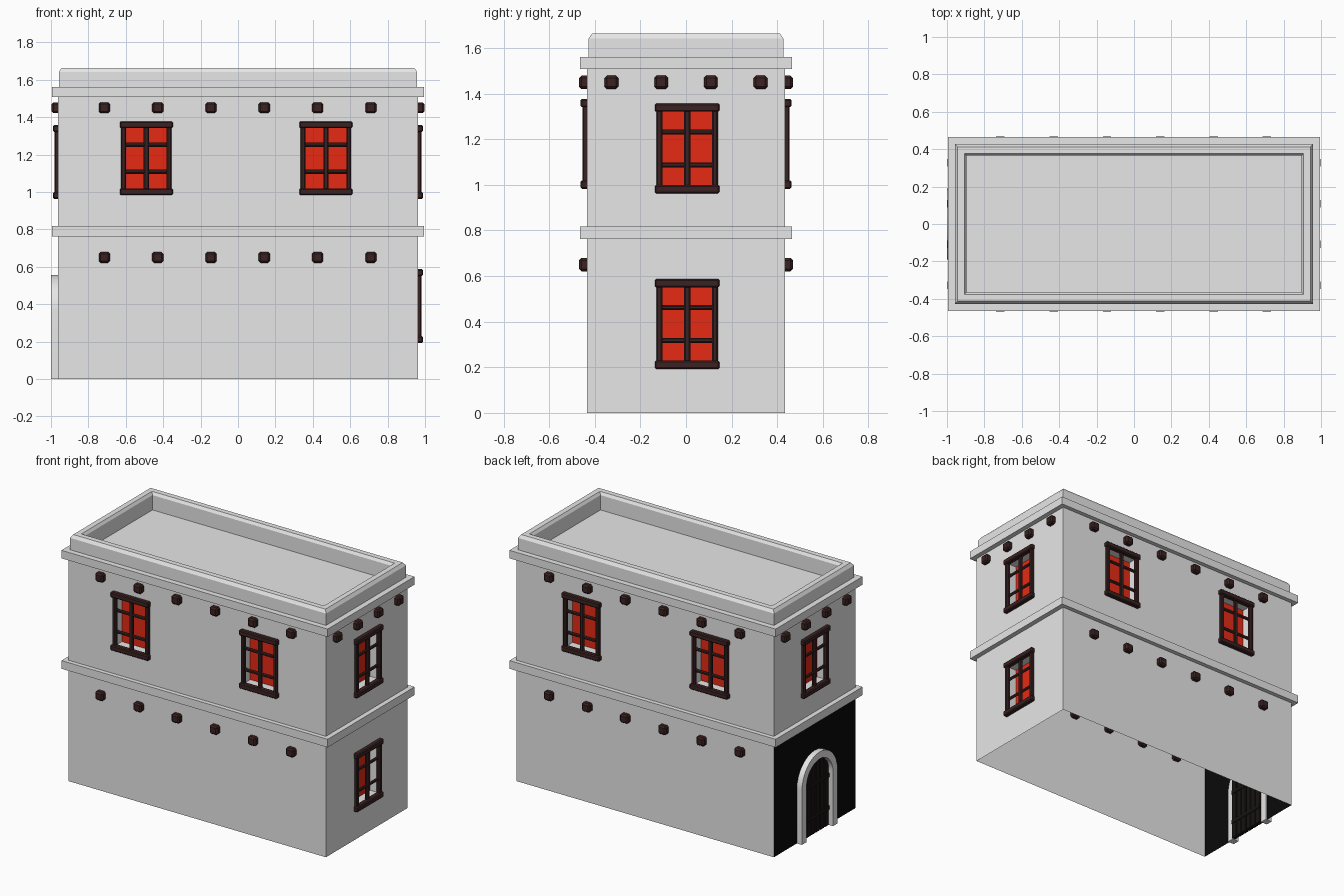
import bpy, bmesh
from math import pi, sin, cos
from mathutils import Matrix, Vector

if "Cube" in bpy.data.objects:
    bpy.data.objects.remove(bpy.data.objects["Cube"], do_unlink=True)


def material(name, rgb):
    m = bpy.data.materials.new(name)
    m.use_nodes = True
    m.diffuse_color = (*rgb, 1)
    m.node_tree.nodes["Principled BSDF"].inputs["Base Color"].default_value = (*rgb, 1)
    return m


PLASTER = material("pale_plaster", (0.8, 0.8, 0.8))
BLACK = material("black_wall", (0.003, 0.003, 0.003))
WOOD = material("dark_wood", (0.044, 0.016, 0.016))
DOOR = material("door_wood", (0.010, 0.007, 0.007))
RED = material("red_shutter", (0.8, 0.023, 0.007))

HX, HY = 0.962, 0.435          # half size of the walls
WALL_TOP, BAND = 1.54, 0.79    # wall height, middle of the storey ledge
OPEN_U, OPEN_Z, DEPTH = 0.116, 0.165, 0.06

# Each side: angle about z, half width, distance from the centre
SIDES = {
    "front": (0, HX, HY),
    "left": (pi / 2, HY, HX),
    "back": (pi, HX, HY),
    "right": (-pi / 2, HY, HX),
}
# Window centres per side (across, height)
WINDOWS = {
    "front": [(-0.49, 1.18), (0.47, 1.18)],
    "left": [(0.005, 1.16), (0.005, 0.39)],
    "back": [(-0.47, 1.18), (0.49, 1.18)],
    "right": [(-0.005, 1.16)],
}


def finish(bm, name, mats, bevel=0, matrix=None):
    mesh = bpy.data.meshes.new(name)
    bm.to_mesh(mesh)
    bm.free()
    for m in mats:
        mesh.materials.append(m)
    ob = bpy.data.objects.new(name, mesh)
    bpy.context.collection.objects.link(ob)
    if matrix:
        ob.matrix_world = matrix
    if bevel:
        mod = ob.modifiers.new("bevel", "BEVEL")
        mod.width, mod.segments = bevel, 1
    return ob


def box(bm, lo, hi):
    lo, hi = Vector(lo), Vector(hi)
    m = Matrix.Translation((lo + hi) / 2) @ Matrix.Diagonal((*(hi - lo), 1))
    bmesh.ops.create_cube(bm, size=1, matrix=m)


def quad(bm, points, mat=0):
    f = bm.faces.new([bm.verts.new(p) for p in points])
    f.material_index = mat


def side_matrix(side):
    angle, _, dist = SIDES[side]
    return Matrix.Rotation(angle, 4, "Z") @ Matrix.Translation((0, -dist, 0))


def build_wall(side):
    # Wall sheet split around its window openings, with recessed red panes
    half = SIDES[side][1]
    wins = WINDOWS[side]
    us = sorted({-half, half} | {u + s * OPEN_U for u, _ in wins for s in (-1, 1)})
    zs = sorted({0, BAND, WALL_TOP} | {z + s * OPEN_Z for _, z in wins for s in (-1, 1)})
    bm = bmesh.new()
    for a, b in zip(us, us[1:]):
        for c, d in zip(zs, zs[1:]):
            mu, mz = (a + b) / 2, (c + d) / 2
            if any(abs(mu - u) < OPEN_U and abs(mz - z) < OPEN_Z for u, z in wins):
                continue
            dark = side == "right" and mz < BAND
            quad(bm, [(a, 0, c), (b, 0, c), (b, 0, d), (a, 0, d)], 1 if dark else 0)
    for u, z in wins:
        ring = [(u - OPEN_U, z - OPEN_Z), (u + OPEN_U, z - OPEN_Z),
                (u + OPEN_U, z + OPEN_Z), (u - OPEN_U, z + OPEN_Z)]
        quad(bm, [(p, DEPTH, q) for p, q in ring], 2)
        for (p, q), (r, s) in zip(ring, ring[1:] + ring[:1]):
            quad(bm, [(p, 0, q), (r, 0, s), (r, DEPTH, s), (p, DEPTH, q)])
    bmesh.ops.remove_doubles(bm, verts=bm.verts, dist=0.0005)
    finish(bm, side + "_wall", [PLASTER, BLACK, RED], matrix=side_matrix(side))


def build_window_frame(side, u, z, number):
    bm = bmesh.new()
    for s in (-1, 1):
        # Sill or lintel, stile, and cross bar
        zc, uc, zb = z + s * 0.179, u + s * 0.122, z + s * 0.072
        box(bm, (u - 0.142, -0.028, zc - 0.018), (u + 0.142, 0.01, zc + 0.018))
        box(bm, (uc - 0.013, -0.02, z - 0.17), (uc + 0.013, 0.01, z + 0.17))
        box(bm, (u - 0.12, -0.008, zb - 0.011), (u + 0.12, 0.008, zb + 0.011))
    box(bm, (u - 0.014, -0.011, z - 0.17), (u + 0.014, 0.01, z + 0.17))
    finish(bm, f"{side}_window_frame_{number}", [WOOD], 0.006, side_matrix(side))


def build_beams(side, heights, count, pitch, shift):
    # Row of projecting beam ends
    bm = bmesh.new()
    for z in heights:
        for i in range(count):
            u = (i - (count - 1) / 2) * pitch + shift
            box(bm, (u - 0.03, -0.034, z - 0.029), (u + 0.03, 0.03, z + 0.029))
    finish(bm, side + "_beam_ends", [WOOD], 0.01, side_matrix(side))


for side in SIDES:
    build_wall(side)
    for n, (u, z) in enumerate(WINDOWS[side], 1):
        build_window_frame(side, u, z, n)
build_beams("front", (0.65, 1.45), 6, 0.285, -0.002)
build_beams("back", (0.65, 1.45), 6, 0.285, 0.002)
build_beams("left", (1.45,), 4, 0.218, 0)
build_beams("right", (1.45,), 4, 0.218, 0)

# Ledges around the building
for name, low, high in (("storey_ledge", 0.762, 0.817), ("roof_ledge", 1.508, 1.562)):
    bm = bmesh.new()
    box(bm, (-0.995, -0.464, low), (0.995, 0.464, high))
    if name == "roof_ledge":
        bmesh.ops.delete(bm, geom=[f for f in bm.faces if f.normal.z > 0.5], context="FACES_ONLY")
        top = [e for e in bm.edges if e.is_boundary]
        # Narrow top lip, open in the middle for the sunken roof
        new = bmesh.ops.extrude_edge_only(bm, edges=top)["geom"]
        for v in new:
            if isinstance(v, bmesh.types.BMVert):
                v.co.x -= 0.06 * (1 if v.co.x > 0 else -1)
                v.co.y -= 0.06 * (1 if v.co.y > 0 else -1)
    finish(bm, name, [PLASTER])

# Parapet with chamfered rim and sunken roof: rectangular rings joined upward
bm = bmesh.new()
rings = []
for inset, z in ((0, 1.55), (0, 1.642), (0.014, 1.663), (0.05, 1.663), (0.062, 1.645), (0.062, 1.545)):
    x, y = 0.957 - inset, 0.427 - inset
    rings.append([bm.verts.new((sx * x, sy * y, z)) for sx, sy in ((-1, -1), (1, -1), (1, 1), (-1, 1))])
for a, b in zip(rings, rings[1:]):
    for i in range(4):
        j = (i + 1) % 4
        bm.faces.new((a[i], a[j], b[j], b[i]))
bm.faces.new(rings[-1])
finish(bm, "parapet_and_roof", [PLASTER])

# Arched door surround swept from a square section
R_IN, R_OUT, SPRING = 0.142, 0.19, 0.367
bm = bmesh.new()
path = [(0, 0)] + [(pi * i / 16, SPRING) for i in range(17)] + [(pi, 0)]
loops = []
for a, z in path:
    section = ((R_IN, 0.01), (R_OUT, 0.01), (R_OUT, -0.038), (R_IN, -0.038))
    loops.append([bm.verts.new((r * cos(a), y, z + r * sin(a))) for r, y in section])
for a, b in zip(loops, loops[1:]):
    for i in range(4):
        j = (i + 1) % 4
        bm.faces.new((a[i], a[j], b[j], b[i]))
bm.faces.new(loops[0])
bm.faces.new(loops[-1])
bmesh.ops.recalc_face_normals(bm, faces=bm.faces)
arch = finish(bm, "door_arch", [PLASTER], matrix=side_matrix("right"))
bpy.context.view_layer.objects.active = arch
arch.select_set(True)
bpy.ops.object.shade_smooth_by_angle(angle=pi / 6)
arch.select_set(False)

# Plank door under the arch
bm = bmesh.new()
PLANKS = 6
w = 2 * R_IN / PLANKS
for i in range(PLANKS):
    u = -R_IN + (i + 0.5) * w
    top = SPRING + (R_IN ** 2 - u ** 2) ** 0.5
    box(bm, (u - w * 0.44, -0.008, 0), (u + w * 0.44, 0.02, top))
for z in (0.12, 0.34):
    box(bm, (-R_IN, -0.014, z - 0.015), (R_IN, 0.024, z + 0.015))
finish(bm, "plank_door", [DOOR], 0.003, side_matrix("right"))
